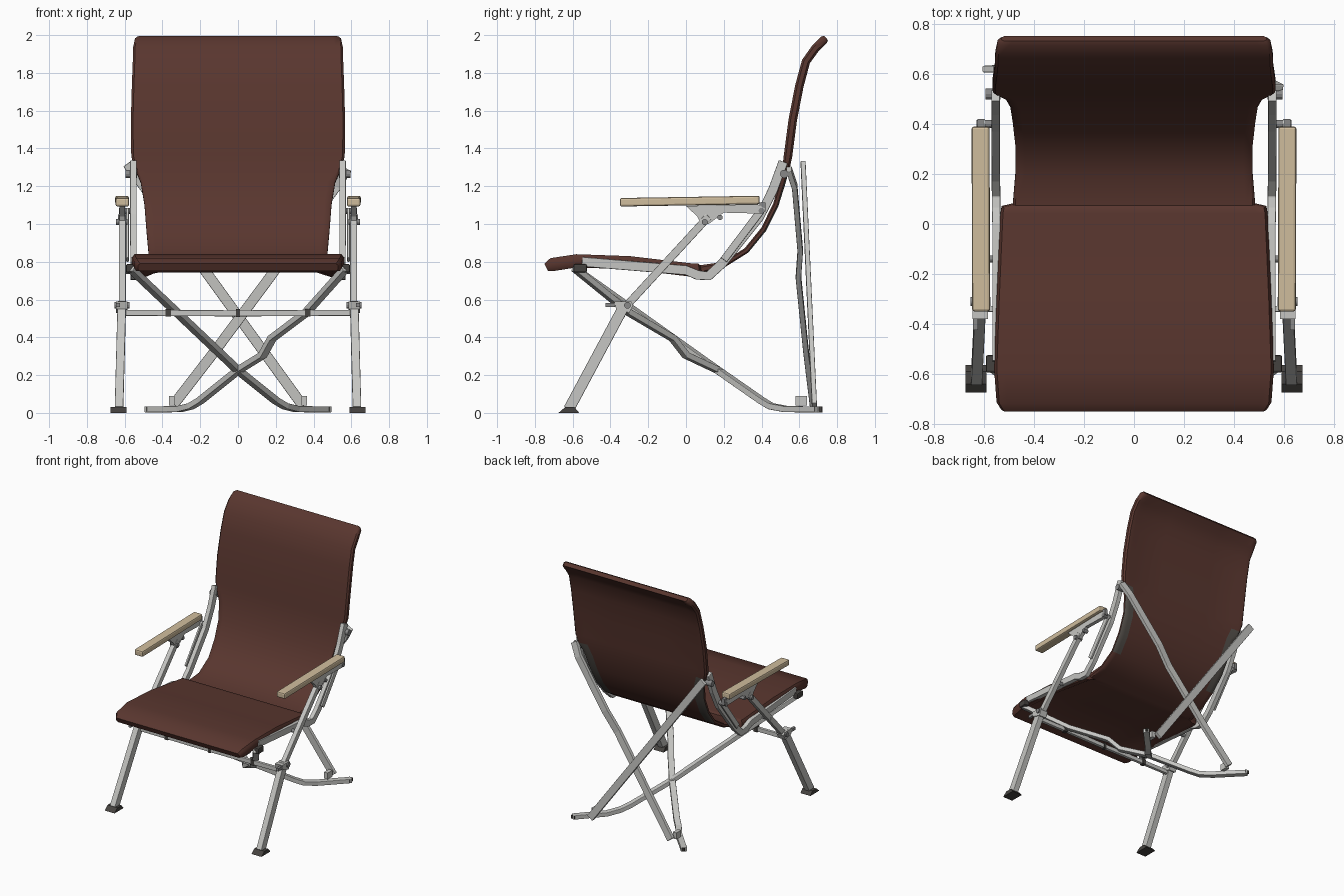
import bpy, bmesh, math
from mathutils import Vector

cube = bpy.data.objects.get("Cube")
if cube:
    bpy.data.objects.remove(cube, do_unlink=True)


def material(name, color):
    mat = bpy.data.materials.new(name)
    mat.use_nodes = True
    mat.diffuse_color = (*color, 1)
    mat.node_tree.nodes["Principled BSDF"].inputs["Base Color"].default_value = (*color, 1)
    return mat


FABRIC = material("brown fabric", (.1, .037, .028))
LINING = material("dark mesh lining", (.09, .08, .07))
METAL = material("brushed aluminium", (.56, .56, .54))
STEEL = material("grey steel", (.25, .25, .25))
RUBBER = material("dark rubber", (.06, .055, .05))
WOOD = material("pale wood", (.63, .51, .34))


def finish(name, bm, *mats, smooth=False, bevel=0):
    bmesh.ops.recalc_face_normals(bm, faces=bm.faces)
    mesh = bpy.data.meshes.new(name)
    bm.to_mesh(mesh)
    bm.free()
    obj = bpy.data.objects.new(name, mesh)
    bpy.context.collection.objects.link(obj)
    for mat in mats:
        mesh.materials.append(mat)
    if bevel:
        mod = obj.modifiers.new("soft edges", "BEVEL")
        mod.width, mod.segments = bevel, 2
    if smooth:
        bpy.ops.object.select_all(action="DESELECT")
        obj.select_set(True)
        bpy.context.view_layer.objects.active = obj
        bpy.ops.object.shade_smooth_by_angle(angle=math.radians(40))
    return obj


def loft(rings):
    bm = bmesh.new()
    loops = [[bm.verts.new(p) for p in ring] for ring in rings]
    count = len(loops[0])
    for a, b in zip(loops, loops[1:]):
        for i in range(count):
            j = (i + 1) % count
            bm.faces.new((a[i], a[j], b[j], b[i]))
    bm.faces.new(loops[0])
    bm.faces.new(loops[-1])
    return bm


def bar(name, path, width, depth, ref, mat=METAL):
    """Rectangular tube along a path; depth is measured towards ref."""
    pts = [Vector(p) for p in path]
    rings = []
    for i, p in enumerate(pts):
        tangent = (pts[min(i + 1, len(pts) - 1)] - pts[max(i - 1, 0)]).normalized()
        side = tangent.cross(Vector(ref)).normalized()
        up = side.cross(tangent)
        rings.append([p + side * width / 2 * a + up * depth / 2 * b
                      for a, b in ((-1, -1), (1, -1), (1, 1), (-1, 1))])
    return finish(name, loft(rings), mat, bevel=.004)


def block(name, center, size, mat, bevel=0):
    bm = bmesh.new()
    bmesh.ops.create_cube(bm, size=1)
    for v in bm.verts:
        v.co = Vector(center) + Vector(a * b for a, b in zip(v.co, size))
    return finish(name, bm, mat, bevel=bevel)


def plate(name, x, outline, thick, mat):
    rings = [[(x + s * thick / 2, y, z) for y, z in outline] for s in (-1, 1)]
    return finish(name, loft(rings), mat)


def bolt(name, x, y, z, radius=.016, length=.06):
    ring = [(math.cos(k * math.tau / 12), math.sin(k * math.tau / 12)) for k in range(12)]
    outline = [(y + radius * c, z + radius * s) for c, s in ring]
    return plate(name, x, outline, length, STEEL)


# Sling: y, z, half width, thickness from seat front to headrest
stations = [
    (-.74, .77, .53, .045), (-.71, .785, .55, .07), (-.58, .805, .56, .07),
    (-.3, .795, .55, .07), (.04, .755, .535, .07), (.07, .755, .53, .07),
    (.08, .76, .485, .045), (.2, .785, .475, .03), (.32, .86, .475, .03),
    (.41, .97, .485, .03), (.475, 1.1, .495, .03), (.51, 1.22, .515, .035),
    (.53, 1.3, .55, .04), (.54, 1.36, .565, .045), (.565, 1.55, .567, .045),
    (.6, 1.73, .562, .045), (.635, 1.86, .557, .045), (.685, 1.93, .555, .045),
    (.73, 1.975, .545, .045), (.742, 1.985, .53, .03)]
columns = [-1, -.98, -.92, -.85, -.4, 0, .4, .85, .92, .98, 1]
rings = []
for i, (y, z, half, thick) in enumerate(stations):
    a, b = stations[max(i - 1, 0)], stations[min(i + 1, len(stations) - 1)]
    normal = Vector((0, a[1] - b[1], b[0] - a[0])).normalized()
    hem = i in (0, 1, len(stations) - 1)
    top, bottom = [], []
    for u in columns:
        center = Vector((u * half, y, z))
        edge = .25 if abs(u) == 1 else .5
        under = edge if hem or abs(u) > .9 else min(.5, .02 / thick - .1)
        top.append(center + normal * thick * edge)
        bottom.append(center - normal * thick * under)
    rings.append(top + bottom[::-1])
bm = loft(rings)
bm.normal_update()
bmesh.ops.recalc_face_normals(bm, faces=bm.faces)
for f in bm.faces:
    c = f.calc_center_median()
    behind = f.normal.y > .2 and .85 < c.z < 1.28
    f.material_index = int(behind and abs(c.x) > .39)
finish("fabric_sling", bm, FABRIC, LINING, smooth=True)

# Parts that occur on both sides
for s, tag in ((1, "left"), (-1, "right")):
    bar("side_rail_" + tag, [(s * .55, -.55, .8), (s * .55, 0, .755), (s * .552, .06, .73),
        (s * .552, .12, .725), (s * .553, .19, .79), (s * .554, .39, 1.04),
        (s * .554, .46, 1.18), (s * .554, .515, 1.33)], .05, .034, (1, 0, 0))
    bar("front_leg_lower_" + tag, [(s * .63, -.62, .02), (s * .615, -.32, .58)],
        .058, .045, (1, 0, 0))
    bar("front_leg_upper_" + tag, [(s * .612, -.34, .54), (s * .612, .12, 1.04)],
        .042, .036, (1, 0, 0))
    foot = [(-.675, 0), (-.565, 0), (-.59, .03), (-.64, .03)]
    plate("front_foot_" + tag, s * .632, foot, .085, RUBBER)
    # Armrest with its bracket
    rest = bar("armrest_" + tag, [(s * .612, -.35, 1.115), (s * .614, .39, 1.127)],
               .072, .045, (0, 0, 1), WOOD)
    rest.modifiers["soft edges"].width = .01
    plate("armrest_bracket_" + tag, s * .612, [(0, 1.095), (.38, 1.105), (.42, 1.08),
          (.4, 1.055), (.2, 1.06), (.12, 1.0), (.08, 1.0), (.06, 1.04)], .03, METAL)
    bar("armrest_link_" + tag, [(s * .585, .4, 1.075), (s * .585, .2, .81)],
        .04, .014, (1, 0, 0))
    block("armrest_tail_" + tag, (s * .614, .405, 1.09), (.025, .03, .05), STEEL)
    # Hinges, hooks and fasteners
    plate("leg_bracket_" + tag, s * .615, [(-.37, .55), (-.3, .53), (-.28, .57),
          (-.29, .59), (-.38, .59)], .062, METAL)
    block("leg_stub_" + tag, (s * .635, -.4, .572), (.02, .05, .022), STEEL)
    bolt("arm_bolt_" + tag, s * .615, .1, 1.01)
    bolt("arm_front_bolt_" + tag, s * .615, .18, 1.035, .014, .04)
    bolt("arm_rear_bolt_" + tag, s * .6, .4, 1.07)
    bolt("seat_bolt_" + tag, s * .595, -.14, .75, .014, .07)
    bolt("knee_bolt_" + tag, s * .615, -.31, .57, .018, .08)
    bolt("back_bolt_" + tag, s * .565, .52, 1.265, .022, .06)
    block("seat_hook_" + tag, (s * .573, -.56, .765), (.04, .07, .045), RUBBER, .008)
    block("rear_foot_bracket_" + tag, (s * .35, .61, .065), (.03, .06, .05), METAL)
    block("rear_foot_cap_" + tag, (s * .47, .7, .02), (.03, .04, .026), RUBBER)
    block("stretcher_clip_" + tag, (s * .37, -.34, .53), (.03, .032, .042), RUBBER)
    bar("stretcher_" + tag, [(0, -.34, .527), (s * .61, -.34, .53)], .024, .032, (0, 0, 1))

block("stretcher_hinge", (0, -.34, .528), (.02, .032, .042), RUBBER)

# Crossed runners from the seat front to the rear feet
runner_foot = [(.2, .4, .065), (.25, .45, .035), (.31, .53, .02), (.48, .71, .018)]
runner_top = [(-.57, -.59, .765), (0, .17, .225)]
bar("runner_straight", runner_top + runner_foot, .045, .032, (0, 0, 1))
kinked = [(-.57, -.59, .765), (-.36, -.3, .53), (-.18, -.07, .395),
          (-.13, .0, .305), (0, .17, .225)]
bar("runner_kinked", [(-x, y, z) for x, y, z in kinked + runner_foot], .045, .032, (0, 0, 1))

# Crossed braces behind the backrest
bar("rear_brace_straight", [(-.585, .62, 1.32), (.345, .68, .035)], .055, .026, (0, 1, 0))
bar("rear_brace_kinked", [(.575, .545, 1.29), (.52, .575, 1.2), (.27, .605, .86),
    (.17, .595, .72), (-.12, .635, .33), (-.34, .67, .045)], .055, .028, (0, 1, 0))
